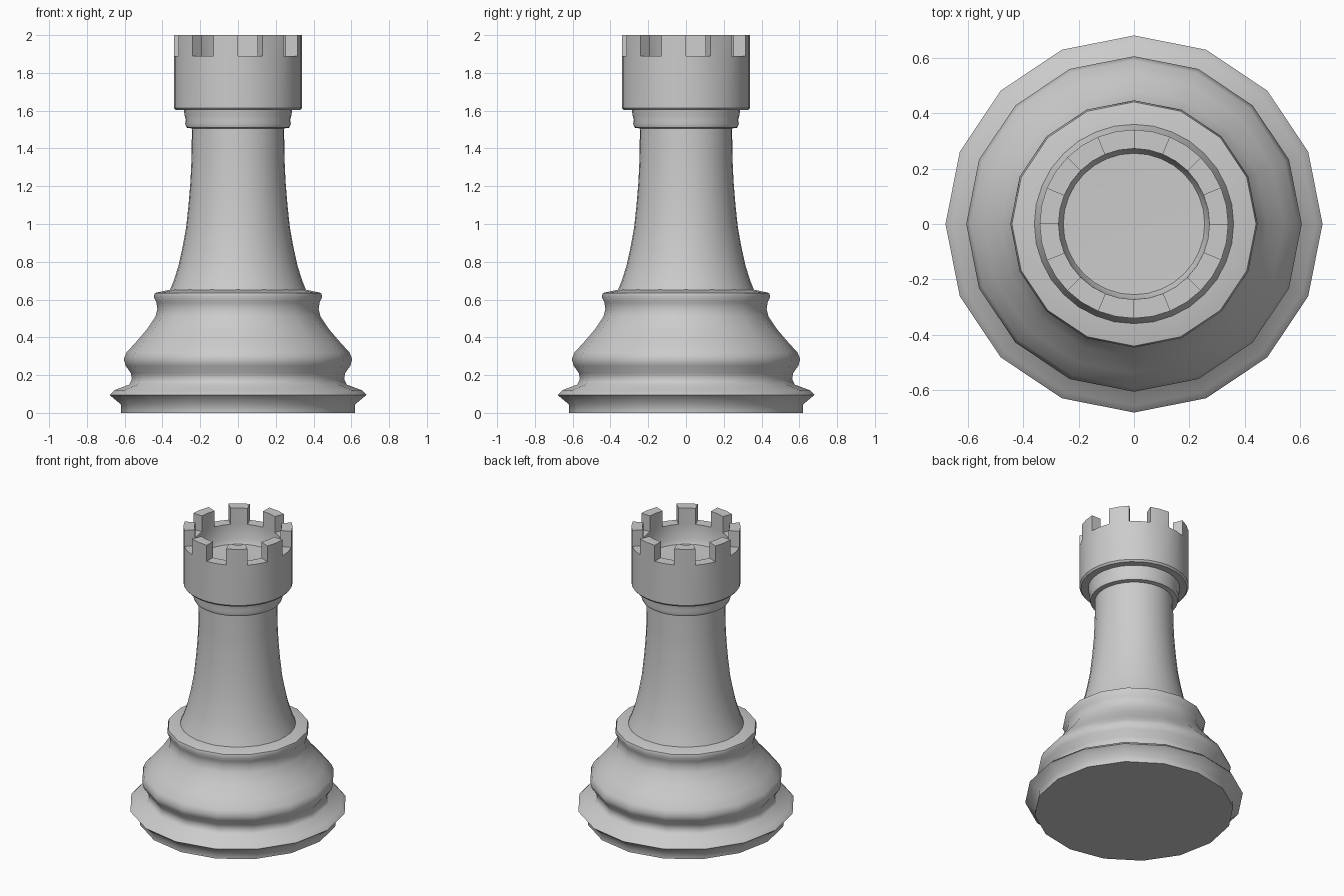
import bpy, bmesh, math

cube = bpy.data.objects.get("Cube")
if cube:
    bpy.data.objects.remove(cube, do_unlink=True)

mat = bpy.data.materials.new("plain_grey")
mat.use_nodes = True
GREY = (0.6, 0.6, 0.6, 1)
mat.diffuse_color = GREY
mat.node_tree.nodes["Principled BSDF"].inputs["Base Color"].default_value = GREY


def lathe(bm, profile, sides):
    """Revolve (radius, height) points, bottom outside to top; return bands of faces."""
    rings = []
    for r, z in profile:
        if r == 0:
            rings.append([bm.verts.new((0, 0, z))] * sides)
        else:
            angles = [2 * math.pi * i / sides for i in range(sides)]
            rings.append([bm.verts.new((r * math.cos(a), r * math.sin(a), z)) for a in angles])
    bands = []
    for low, high in zip(rings, rings[1:]):
        band = []
        for i in range(sides):
            j = (i + 1) % sides
            corners = list(dict.fromkeys([low[i], low[j], high[j], high[i]]))
            band.append(bm.faces.new(corners))
        bands.append(band)
    return bands


def finish(bm, name, angle):
    bmesh.ops.recalc_face_normals(bm, faces=bm.faces)
    mesh = bpy.data.meshes.new(name)
    bm.to_mesh(mesh)
    bm.free()
    obj = bpy.data.objects.new(name, mesh)
    bpy.context.collection.objects.link(obj)
    mesh.materials.append(mat)
    bpy.ops.object.select_all(action='DESELECT')
    obj.select_set(True)
    bpy.context.view_layer.objects.active = obj
    bpy.ops.object.shade_smooth_by_angle(angle=math.radians(angle))
    return obj


# Base: foot, rim, rounded bulge and shoulder ring
base_profile = [
    (0, 0), (.62, 0), (.62, .045), (.68, .095), (.655, .12), (.575, .15),
    (.562, .18), (.567, .21), (.595, .25), (.605, .285), (.59, .32),
    (.54, .375), (.48, .445), (.437, .51), (.427, .55), (.432, .585),
    (.446, .615), (.44, .635), (.36, .652), (0, .652),
]
bm = bmesh.new()
lathe(bm, base_profile, 16)
finish(bm, "base", 50)

# Column: tapered shaft
column_profile = [
    (.362, .645), (.34, .7), (.315, .78), (.293, .88), (.275, .98),
    (.262, 1.1), (.252, 1.22), (.246, 1.35), (.244, 1.52),
]
bm = bmesh.new()
lathe(bm, column_profile, 32)
finish(bm, "column", 40)

# Collar under the crown
bm = bmesh.new()
lathe(bm, [(.24, 1.505), (.272, 1.51), (.28, 1.53), (.276, 1.55), (.284, 1.58), (.286, 1.61)], 32)
finish(bm, "collar", 50)

# Crown: cup with a sunken floor, every other part of its rim raised
SIDES = 32
crown_profile = [
    (.24, 1.603), (.33, 1.603), (.34, 1.615), (.34, 1.89),
    (.272, 1.89), (.27, 1.79), (.255, 1.76), (0, 1.755),
]
bm = bmesh.new()
bands = lathe(bm, crown_profile, SIDES)
rim = bands[3]
raised = [f for i, f in enumerate(rim) if i % 4 >= 2]
result = bmesh.ops.extrude_face_region(bm, geom=raised)
tops = [v for v in result["geom"] if isinstance(v, bmesh.types.BMVert)]
bmesh.ops.translate(bm, verts=tops, vec=(0, 0, .11))
bmesh.ops.delete(bm, geom=[f for f in raised if f.is_valid], context='FACES_ONLY')
finish(bm, "crown", 35)
